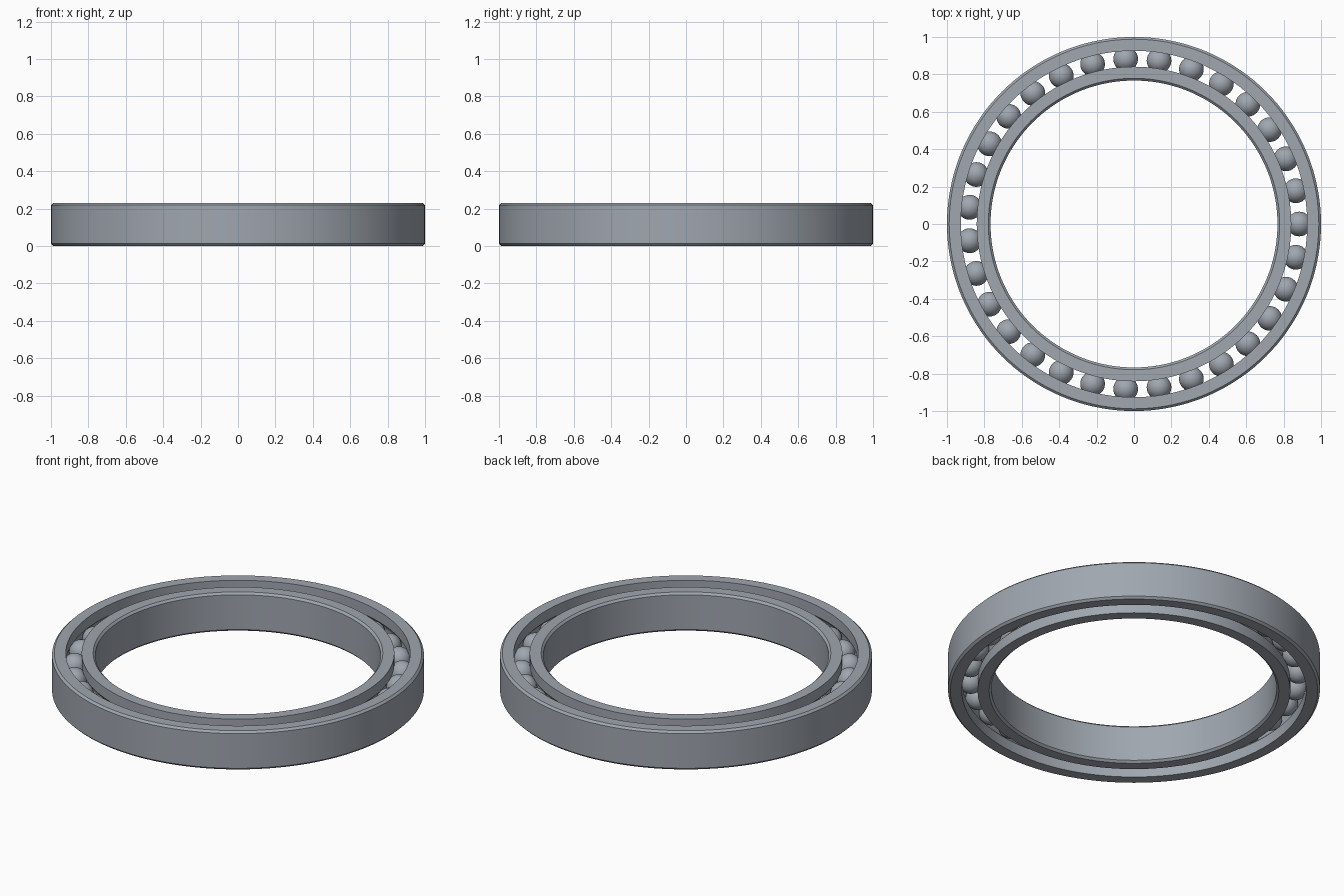
import bpy
import bmesh
import math
from mathutils import Vector

if "Cube" in bpy.data.objects:
    bpy.data.objects.remove(bpy.data.objects["Cube"], do_unlink=True)

HEIGHT = 0.23
MID = HEIGHT / 2
BORE = 0.767           # inner radius of the whole bearing
PITCH = (1 + BORE) / 2  # radius of the ball circle
GAP = 0.0425           # half width of the open channel
BALL = 0.066
CHAMFER = 0.012
BALLS = 31
SEGMENTS = 144

steel = bpy.data.materials.new("brushed steel")
steel.use_nodes = True
colour = (0.35, 0.385, 0.43, 1)
steel.diffuse_color = colour
steel.node_tree.nodes["Principled BSDF"].inputs["Base Color"].default_value = colour


def add_object(name, mesh):
    obj = bpy.data.objects.new(name, mesh)
    bpy.context.collection.objects.link(obj)
    return obj


def race(name, wall, side):
    """Lathe a ring: chamfered plain wall, and a ball groove facing the channel."""
    channel = PITCH + side * GAP
    groove = BALL + 0.001
    profile = [(channel, 0), (wall - side * CHAMFER, 0), (wall, CHAMFER),
               (wall, HEIGHT - CHAMFER), (wall - side * CHAMFER, HEIGHT),
               (channel, HEIGHT)]
    half = math.acos(GAP / groove)
    steps = 10
    for i in range(steps + 1):
        a = half - 2 * half * i / steps
        profile.append((PITCH + side * groove * math.cos(a), MID + groove * math.sin(a)))

    bm = bmesh.new()
    rings = []
    for s in range(SEGMENTS):
        t = math.tau * s / SEGMENTS
        rings.append([bm.verts.new((r * math.cos(t), r * math.sin(t), z))
                      for r, z in profile])
    count = len(profile)
    for s, ring in enumerate(rings):
        following = rings[(s + 1) % SEGMENTS]
        for i in range(count):
            j = (i + 1) % count
            bm.faces.new((ring[i], ring[j], following[j], following[i]))
    bmesh.ops.recalc_face_normals(bm, faces=bm.faces)
    mesh = bpy.data.meshes.new(name)
    bm.to_mesh(mesh)
    bm.free()
    mesh.materials.append(steel)
    return add_object(name, mesh)


# Inner and outer rings
parts = [race("outer_ring", 1, 1), race("inner_ring", BORE, -1)]

# One ball mesh shared around the channel
bm = bmesh.new()
bmesh.ops.create_uvsphere(bm, u_segments=32, v_segments=20, radius=BALL)
ball_mesh = bpy.data.meshes.new("ball")
bm.to_mesh(ball_mesh)
bm.free()
ball_mesh.materials.append(steel)
for i in range(BALLS):
    t = math.tau * i / BALLS
    ball = add_object(f"ball_{i + 1}", ball_mesh)
    ball.location = Vector((PITCH * math.cos(t), PITCH * math.sin(t), MID))
    if i == 0:
        parts.append(ball)

# Smooth curved surfaces, keep the chamfers crisp
ball_mesh.shade_smooth()
bpy.ops.object.select_all(action="DESELECT")
for obj in parts[:2]:
    obj.select_set(True)
bpy.context.view_layer.objects.active = parts[0]
bpy.ops.object.shade_smooth_by_angle(angle=math.radians(30))
